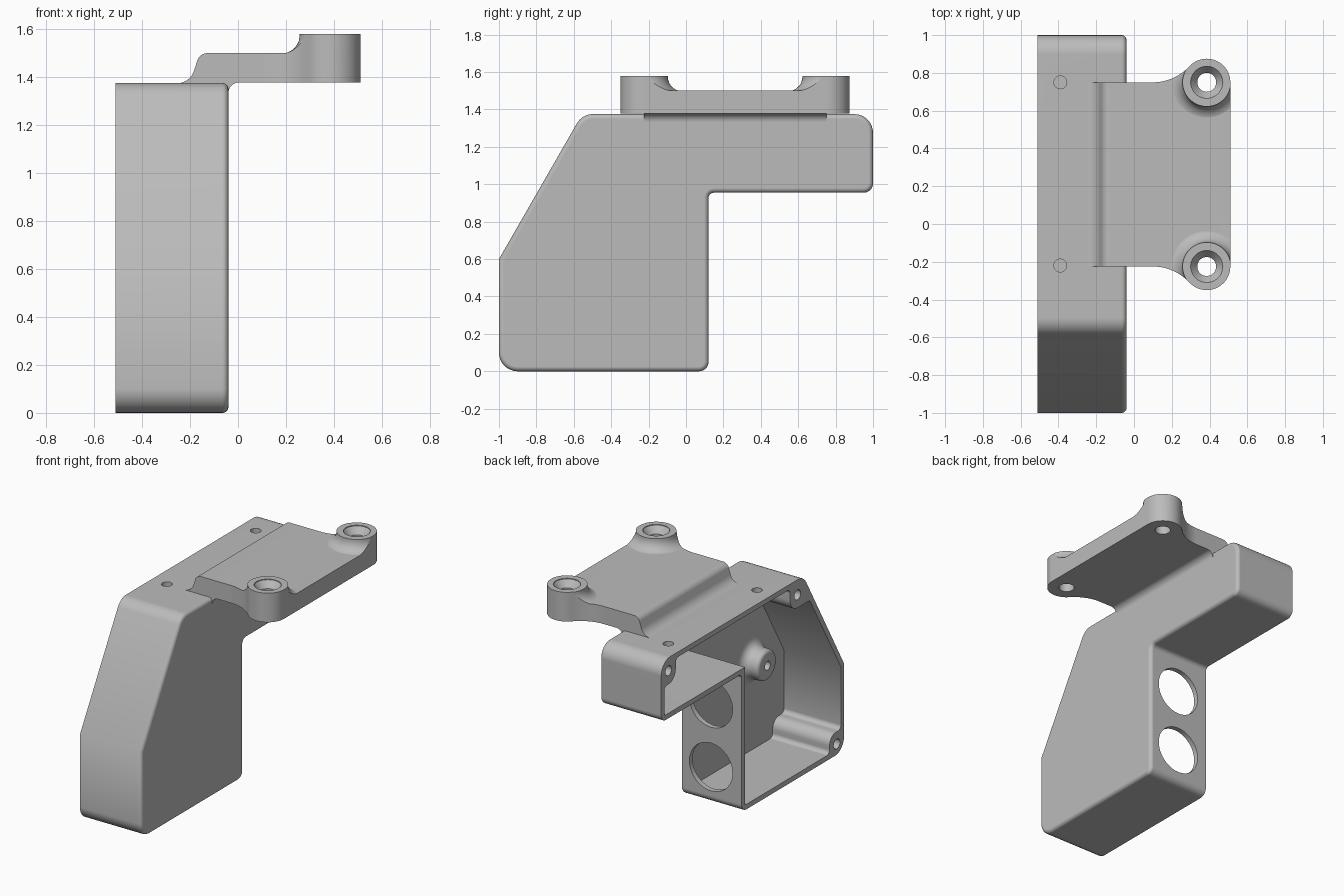
import bpy, bmesh
from math import sin, cos, tan, pi, radians, atan2
from mathutils import Matrix, Vector

cube = bpy.data.objects.get("Cube")
if cube:
    bpy.data.objects.remove(cube, do_unlink=True)

grey = bpy.data.materials.new("plain_grey")
grey.use_nodes = True
tone = (0.5, 0.5, 0.5, 1)
grey.diffuse_color = tone
grey.node_tree.nodes["Principled BSDF"].inputs["Base Color"].default_value = tone


def arc(cx, cy, r, a, b, n=10):
    return [(cx + r * cos(a + (b - a) * i / n), cy + r * sin(a + (b - a) * i / n))
            for i in range(n + 1)]


def rounded(points, n=8):
    """Replace each corner (a, b, radius) with a tangent arc."""
    out = []
    for i, (a, b, r) in enumerate(points):
        p = Vector((a, b))
        if r == 0:
            out.append((a, b))
            continue
        u = (Vector(points[i - 1][:2]) - p).normalized()
        v = (Vector(points[(i + 1) % len(points)][:2]) - p).normalized()
        half = u.angle(v) / 2
        centre = p + (u + v).normalized() * (r / sin(half))
        d = r / tan(half)
        s, e = p + u * d - centre, p + v * d - centre
        start = atan2(s.y, s.x)
        turn = (atan2(e.y, e.x) - start + pi) % (2 * pi) - pi
        out += arc(centre.x, centre.y, r, start, start + turn, n)
    return out


def finish(bm, name):
    bmesh.ops.recalc_face_normals(bm, faces=bm.faces)
    mesh = bpy.data.meshes.new(name)
    bm.to_mesh(mesh)
    bm.free()
    mesh.materials.append(grey)
    ob = bpy.data.objects.new(name, mesh)
    bpy.context.collection.objects.link(ob)
    return ob


def prism(name, pts, axis, lo, hi, edge=0):
    """Extrude a 2D profile along an axis; optionally round the far rim."""
    place = {"x": lambda a, b: (lo, a, b),
             "y": lambda a, b: (a, lo, b),
             "z": lambda a, b: (a, b, lo)}[axis]
    k = "xyz".index(axis)
    bm = bmesh.new()
    face = bm.faces.new([bm.verts.new(place(a, b)) for a, b in pts])
    ext = bmesh.ops.extrude_face_region(bm, geom=[face])
    shift = Vector((0, 0, 0))
    shift[k] = hi - lo
    bmesh.ops.translate(bm, vec=shift,
                        verts=[g for g in ext["geom"] if isinstance(g, bmesh.types.BMVert)])
    bmesh.ops.recalc_face_normals(bm, faces=bm.faces)
    if edge:
        rim = [e for e in bm.edges if all(abs(v.co[k] - hi) < 1e-5 for v in e.verts)]
        bmesh.ops.bevel(bm, geom=rim, offset=edge, segments=5, profile=0.5, affect="EDGES")
    return finish(bm, name)


def lathe(name, profile, origin=(0, 0, 0), axis="z", steps=48):
    """Spin (radius, height) points into a closed solid."""
    bm = bmesh.new()
    verts = [bm.verts.new((r, 0, h)) for r, h in profile]
    edges = [bm.edges.new(pair) for pair in zip(verts, verts[1:])]
    bmesh.ops.spin(bm, geom=verts + edges, cent=(0, 0, 0), axis=(0, 0, 1),
                   angle=2 * pi, steps=steps)
    bmesh.ops.remove_doubles(bm, verts=bm.verts, dist=1e-5)
    turn = {"z": Matrix(), "x": Matrix.Rotation(pi / 2, 4, "Y"),
            "y": Matrix.Rotation(-pi / 2, 4, "X")}[axis]
    bm.transform(Matrix.Translation(origin) @ turn)
    return finish(bm, name)


def rod(r, lo, hi, origin, axis):
    return lathe("cutter", [(0, lo), (r, lo), (r, hi), (0, hi)], origin, axis)


def combine(ob, other, operation):
    mod = ob.modifiers.new("cut", "BOOLEAN")
    mod.operation, mod.solver, mod.object = operation, "EXACT", other
    bpy.context.view_layer.objects.active = ob
    bpy.ops.object.modifier_apply(modifier=mod.name)
    bpy.data.objects.remove(other, do_unlink=True)


# Housing: rounded side profile, open towards -x
TOP, OPEN, BACK = 1.375, -0.51, -0.04
housing = prism("housing", rounded([
    (-1, 0, .1), (.12, 0, .05), (.12, .955, .03), (1, .955, .05),
    (1, TOP, .1), (-.555, TOP, .1), (-1, .6, 0)]), "x", OPEN, BACK, edge=.025)

# Cavity with notches that leave screw bosses in three corners
cavity = prism("cavity", rounded([
    (-.965, .16, .03), (-.84, .16, .07), (-.84, .035, .03),
    (.085, .035, .015), (.085, .99, 0), (.965, .99, .015),
    (.965, 1.19, .03), (.84, 1.19, .08), (.84, 1.34, .03),
    (-.41, 1.34, .03), (-.41, 1.18, .08), (-.625, 1.18, .03),
    (-.965, .59, 0)]), "x", -.7, -.075)
combine(housing, cavity, "DIFFERENCE")

# Inner boss with a flared foot
boss = lathe("inner_boss", [(0, .02), (.165, .02), (.165, 0)]
             + [(r, -h) for r, h in arc(.165, .06, .06, -pi / 2, -pi, 6)]
             + [(r, -h) for r, h in arc(.08, .09, .025, 0, pi / 2, 5)]
             + [(0, -.115)], (-.075, -.62, .645), "x")
combine(housing, boss, "UNION")
combine(housing, rod(.03, -.2, -.03, (-.075, -.62, .645), "x"), "DIFFERENCE")

# Screw holes in the corner bosses
for y, z in [(-.92, .075), (.92, 1.285), (-.49, 1.27)]:
    combine(housing, rod(.034, -.1, .3, (OPEN, y, z), "x"), "DIFFERENCE")

# Two round openings in the rear wall
for z in (.25, .69):
    combine(housing, rod(.165, -.1, .1, (-.275, .1, z), "y"), "DIFFERENCE")

# Small holes in the top
for y in (.75, -.22):
    combine(housing, rod(.034, -.1, .1, (-.39, y, TOP), "z"), "DIFFERENCE")

# Mounting plate: side profile trimmed to its outline
MID, HALF, PX, PR, PTOP = .2625, .4875, .385, .125, 1.58
plate = prism("mounting_plate", rounded([
    (-.32, 1.36, 0), (-.06, 1.36, 0), (-.06, 1.325, 0), (-.04, 1.325, 0),
    (-.04, 1.378, .045), (.6, 1.378, 0), (.6, 1.5, 0), (-.16, 1.5, .045),
    (-.2, 1.374, .075), (-.32, 1.374, 0)]), "y", -1, 1.2)
flare = [(0, 1.4), (.2, 1.4)] + [(.205 - .077 * sin(t), 1.575 - .077 * cos(t))
         for t in [i * pi / 20 for i in range(11)]] + [(.128, PTOP), (0, PTOP)]
posts = [(PX, MID + HALF, 0), (PX, MID - HALF, 0)]
for p in posts:
    combine(plate, lathe("flare", flare, p), "UNION")

# Outline: straight sides sweeping into the round posts
run = PX - .1
R = (run ** 2 - PR ** 2) / (2 * PR)
meet = atan2(-R, run)
upper = [(-.4, HALF)] + arc(.1, HALF + R, R, -pi / 2, meet, 12) \
    + arc(PX, HALF, PR, meet + pi, 0, 24)[1:]
outline = [(x, MID + v) for x, v in upper] + [(x, MID - v) for x, v in reversed(upper)]
combine(plate, prism("outline", outline, "z", 1.2, 1.8), "INTERSECT")

# Countersunk holes through the posts
for p in posts:
    sink = lathe("sink", [(0, 1.2), (.05, 1.2), (.05, 1.53), (.085, 1.575),
                          (.085, 1.7), (0, 1.7)], p)
    combine(plate, sink, "DIFFERENCE")

# Smooth rounded surfaces, keep crisp edges
for ob in (housing, plate):
    bpy.ops.object.select_all(action="DESELECT")
    ob.select_set(True)
    bpy.context.view_layer.objects.active = ob
    bpy.ops.object.shade_smooth_by_angle(angle=radians(32))
    normals = ob.modifiers.new("even_normals", "WEIGHTED_NORMAL")
    normals.keep_sharp = True
